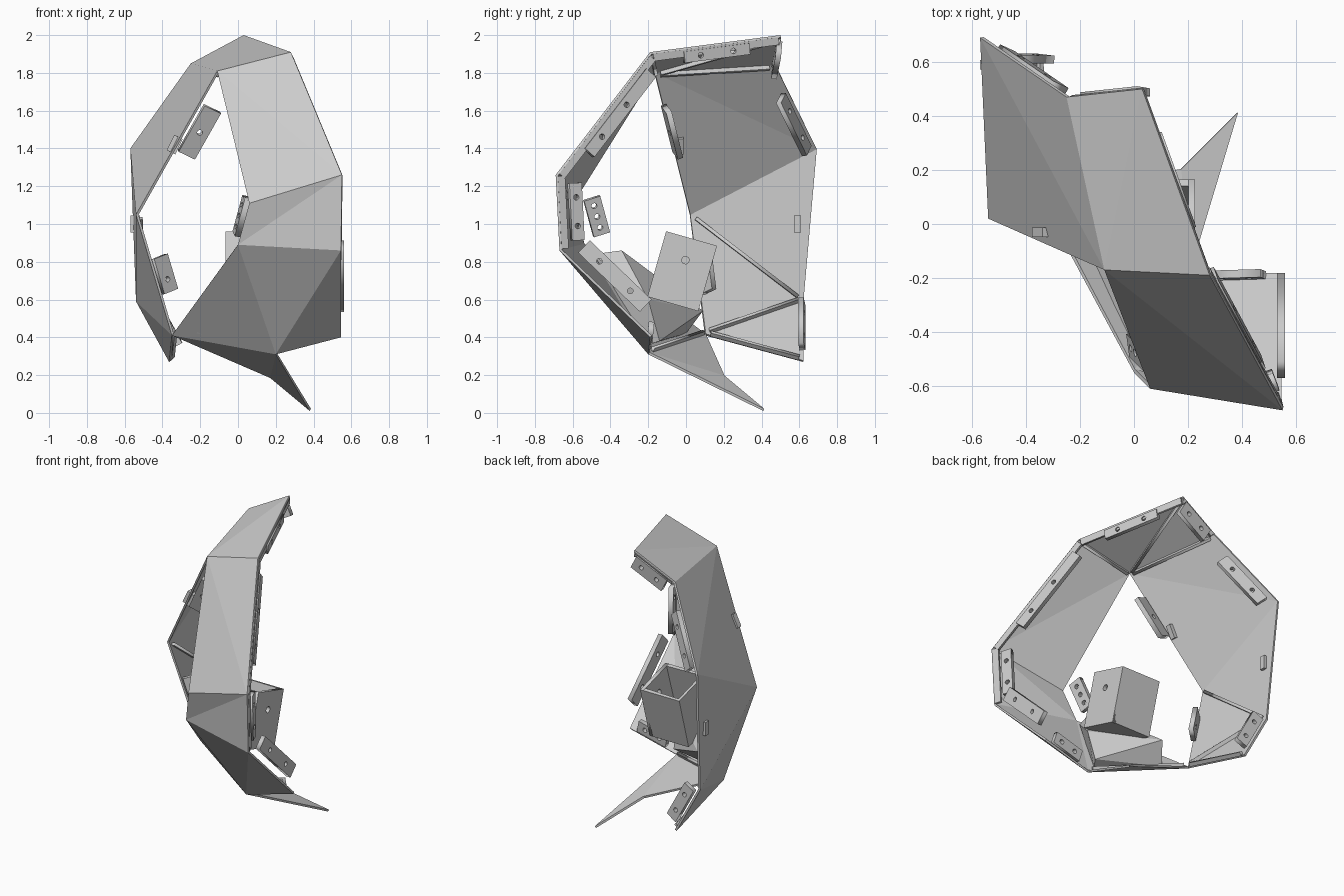
import bpy, bmesh, math
from mathutils import Vector, Matrix

if "Cube" in bpy.data.objects:
    bpy.data.objects.remove(bpy.data.objects["Cube"])

# Shell corner points
P = {k: Vector(v) for k, v in dict(
    A=(.03, .50, 2.0), B=(.28, -.19, 1.91), C=(.55, -.69, 1.26), D=(.545, -.67, .86),
    E=(.545, -.19, .40), F=(.20, -.20, .31), G=(.38, .41, .01), H=(.17, .20, .185),
    I=(-.35, .10, .41), J=(-.365, .62, .27), K=(-.54, .62, .59), L=(-.57, .69, 1.40),
    M=(-.25, .47, 1.85), N=(-.11, -.17, 1.81), O=(.06, -.61, 1.11), P=(0, -.55, .89),
    Q=(-.54, .02, 1.05)).items()}
CENTER = Vector((.2, .2, 1.05))


def mesh_object(name, bm, matrix=None):
    me = bpy.data.meshes.new(name)
    bm.to_mesh(me)
    bm.free()
    ob = bpy.data.objects.new(name, me)
    bpy.context.collection.objects.link(ob)
    if matrix:
        ob.matrix_world = matrix
    return ob


def solidify(ob, thickness):
    m = ob.modifiers.new("thickness", 'SOLIDIFY')
    m.thickness = thickness
    m.offset = -1


def plate(name, a, b, v=None, t0=0, t1=1, off=0, width=.07, thick=.03, holes=(), hole_v=.5, r=.015):
    """Flat bar along edge a-b, spreading along v, with round holes at given fractions."""
    u = (b - a).normalized()
    v = Vector(v) if v else CENTER - (a + b) / 2
    v = (v - u * v.dot(u)).normalized()
    w = u.cross(v)
    size = (b - a).length * (t1 - t0)
    cu = bpy.data.curves.new(name, 'CURVE')
    cu.dimensions, cu.fill_mode, cu.extrude = '2D', 'BOTH', thick / 2
    loops = [[(0, 0), (size, 0), (size, width), (0, width)]]
    for h in holes:
        loops.append([(h * size + r * math.cos(i * math.pi / 6),
                       hole_v * width + r * math.sin(i * math.pi / 6)) for i in range(12)])
    for pts in loops:
        sp = cu.splines.new('POLY')
        sp.points.add(len(pts) - 1)
        for p, co in zip(sp.points, pts):
            p.co = (*co, 0, 1)
        sp.use_cyclic_u = True
    ob = bpy.data.objects.new(name, cu)
    bpy.context.collection.objects.link(ob)
    m = Matrix((u, v, w)).transposed().to_4x4()
    m.translation = a + (b - a) * t0 + v * off
    ob.matrix_world = m
    bpy.ops.object.select_all(action='DESELECT')
    ob.select_set(True)
    bpy.context.view_layer.objects.active = ob
    bpy.ops.object.convert(target='MESH')


# Faceted outer shell
bm = bmesh.new()
vs = {k: bm.verts.new(p) for k, p in P.items()}
for tri in ("ABN ANM MNL LNQ BCN NCO OCP CDP PDF DEF PFI IFH FGH LQK QIK KIJ").split():
    f = bm.faces.new([vs[c] for c in tri])
    f.normal_update()
    if f.normal.dot(f.calc_center_median() - CENTER) < 0:
        f.normal_flip()
solidify(mesh_object("faceted_shell", bm), .014)

# Thin ribs along inner seams and the mating rim
for e in "AN NM QK KI IF AM BN IJ".split():
    plate("inner_rib", P[e[0]], P[e[1]], t0=.05, t1=.95, off=.01, width=.025, thick=.018)
for e in ("AB", "BC", "CD"):
    plate("rim_flange", P[e[0]], P[e[1]], (-.25, .7, -.3) if e != "AB" else (0, -.1, -1),
          t0=.02, t1=.98, off=.01, width=.04, thick=.015)

# Bolt tabs: edge, direction, start, end, offset, width, hole fractions
TABS = [
    ("AB", (0, -.1, -1), .25, .75, .02, .06, (.25, .75)),
    ("BC", (-.25, .7, -.5), .1, .75, .035, .07, (.4, .8)),
    ("CD", (-.35, .93, 0), .12, .88, .07, .07, (.25, .75)),
    ("DE", (0, .7, .7), .12, .8, .06, .09, (.25, .75)),
    ("EF", (0, .1, 1), .15, .75, .02, .08, (.25, .75)),
    ("AM", (.3, -.1, -1), .1, .85, .02, .10, (.25, .75)),
    ("ML", (.8, -.4, -.4), .28, .9, .05, .08, (.25, .75)),
    ("KJ", (.8, -.1, .5), .1, .85, .03, .08, (.25, .75)),
    ("NQ", (.9, .3, -.4), .22, .54, .03, .10, (.5,)),
    ("QI", (.7, .6, .2), .38, .67, .02, .10, (.65,)),
    ("OP", (-.15, 1, .25), .03, .9, .07, .09, (.2, .5, .8)),
]
for e, v, t0, t1, off, w, holes in TABS:
    plate("bolt_tab", P[e[0]], P[e[1]], v, t0, t1, off, w, .03, holes)

# Open-topped equipment box, tilted back
hx, hy, hz = .145, .14, .18
tilt = Matrix.Translation((.08, -.02, .75)) @ Matrix.Rotation(math.radians(-16), 4, 'X')
bm = bmesh.new()
bmesh.ops.create_cube(bm, size=2)
bmesh.ops.delete(bm, geom=[f for f in bm.faces if f.normal.z > .5 or f.normal.x > .5], context='FACES')
bmesh.ops.scale(bm, vec=(hx, hy, hz), verts=bm.verts)
solidify(mesh_object("equipment_box", bm, tilt), .025)
plate("box_side", tilt @ Vector((hx - .012, -hy, -hz)), tilt @ Vector((hx - .012, hy, -hz)),
      tilt.to_3x3() @ Vector((0, 0, 1)), width=2 * hz, thick=.024, holes=(.5,), hole_v=.67, r=.02)

# Wedge that carries the box on the lower panel
bm = bmesh.new()
for co in ((.2, -.2, .6), (-.15, .09, .54), (.19, -.14, .38), (-.17, 0, .45), (.05, -.34, .86),
           (.02, -.49, .84), (.15, -.2, .36), (-.22, 0, .42)):
    bm.verts.new(co)
bmesh.ops.convex_hull(bm, input=bm.verts)
mesh_object("box_wedge", bm)

# Small clips through the side panels
for loc, rot in (((-.545, .59, 1.0), 0), ((-.335, -.03, 1.42), .45)):
    bm = bmesh.new()
    bmesh.ops.create_cube(bm, size=1)
    bmesh.ops.scale(bm, vec=(.05, .035, .09), verts=bm.verts)
    mesh_object("side_clip", bm, Matrix.Translation(loc) @ Matrix.Rotation(rot, 4, 'Y'))
